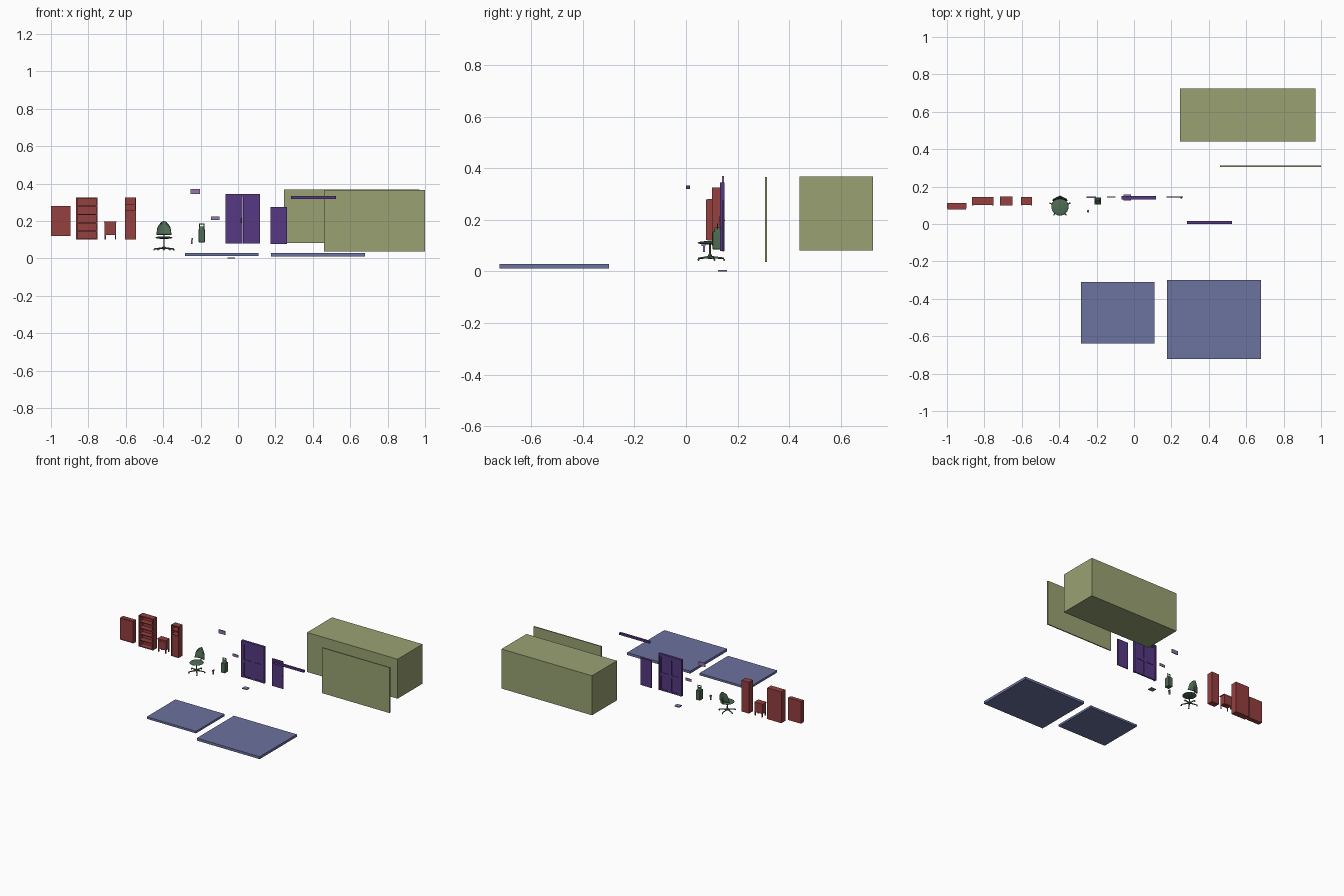
import bpy, math
from mathutils import Vector

if "Cube" in bpy.data.objects:
    bpy.data.objects.remove(bpy.data.objects["Cube"])


def material(name, rgb):
    m = bpy.data.materials.new(name)
    m.diffuse_color = (*rgb, 1)
    m.use_nodes = True
    m.node_tree.nodes["Principled BSDF"].inputs["Base Color"].default_value = m.diffuse_color
    return m


RED = material("red", (0.30, 0.05, 0.05))
GREEN = material("green", (0.08, 0.15, 0.09))
PURPLE = material("purple", (0.09, 0.04, 0.22))
LILAC = material("lilac", (0.30, 0.18, 0.45))
OLIVE = material("olive", (0.32, 0.36, 0.17))
BLUE = material("blue", (0.15, 0.17, 0.35))


def box(name, x, y, z, mat, bevel=0):
    """Box from (min, max) pairs."""
    bpy.ops.mesh.primitive_cube_add(size=1)
    o = bpy.context.object
    o.name = name
    o.location = [(a + b) / 2 for a, b in (x, y, z)]
    o.scale = [b - a for a, b in (x, y, z)]
    bpy.ops.object.transform_apply(location=False, rotation=False, scale=True)
    o.data.materials.append(mat)
    if bevel:
        b = o.modifiers.new("bevel", 'BEVEL')
        b.width, b.segments = bevel, 3
        bpy.ops.object.shade_smooth_by_angle()
    return o


def rod(name, p, q, r, mat, r2=None, sides=12):
    """Cylinder or cone between two points."""
    p, q = Vector(p), Vector(q)
    bpy.ops.mesh.primitive_cone_add(vertices=sides, radius1=r, radius2=r if r2 is None else r2,
                                    depth=(q - p).length, location=(p + q) / 2)
    o = bpy.context.object
    o.name = name
    o.rotation_euler = (q - p).to_track_quat('Z', 'Y').to_euler()
    o.data.materials.append(mat)
    bpy.ops.object.shade_smooth_by_angle()
    return o


def carcass(name, x, y, z, t, shelves):
    """Open-fronted case with sides, back, top, bottom and shelves."""
    box(name + "_left_side", (x[0], x[0] + t), y, z, RED)
    box(name + "_right_side", (x[1] - t, x[1]), y, z, RED)
    inner = (x[0] + t, x[1] - t)
    box(name + "_back", inner, (y[1] - t, y[1]), z, RED)
    for h in [z[0], *shelves, z[1] - t]:
        box(name + "_shelf", inner, (y[0] + 0.0005, y[1] - t), (h, h + t), RED)


def framed_panel(name, x, y, z, rim, mat):
    """Rim of four bars around a recessed sheet."""
    box(name + "_stile_left", (x[0], x[0] + rim), y, z, mat)
    box(name + "_stile_right", (x[1] - rim, x[1]), y, z, mat)
    inner = (x[0] + rim, x[1] - rim)
    box(name + "_rail_bottom", inner, y, (z[0], z[0] + rim), mat)
    box(name + "_rail_top", inner, y, (z[1] - rim, z[1]), mat)
    d = (y[1] - y[0]) * 0.3
    box(name + "_sheet", inner, (y[0] + d, y[1] - d), (z[0] + rim, z[1] - rim), mat)


# Room block, partition wall and floor slabs
box("room_block", (0.245, 0.97), (0.44, 0.725), (0.082, 0.368), OLIVE)
box("partition_wall", (0.46, 1.0), (0.306, 0.314), (0.037, 0.366), OLIVE)
box("small_floor", (-0.284, 0.11), (-0.638, -0.31), (0.013, 0.028), BLUE)
box("large_floor", (0.176, 0.68), (-0.723, -0.299), (0.011, 0.029), BLUE)

# Wall cabinet
box("wall_cabinet", (-1.0, -0.895), (0.083, 0.113), (0.12, 0.28), RED)
framed_panel("wall_cabinet_door", (-0.998, -0.897), (0.078, 0.083), (0.122, 0.278), 0.006, RED)

# Bookcase
carcass("bookcase", (-0.865, -0.752), (0.1, 0.145), (0.1, 0.326), 0.006,
        [0.1 + 0.044 * i for i in range(1, 5)])

# Bedside stand with drawer and legs
box("stand_body", (-0.713, -0.652), (0.105, 0.145), (0.125, 0.192), RED)
box("stand_top", (-0.716, -0.649), (0.1, 0.146), (0.192, 0.197), RED)
box("stand_drawer", (-0.707, -0.658), (0.102, 0.105), (0.14, 0.184), RED)
for lx in (-0.713, -0.658):
    for ly in (0.105, 0.139):
        box("stand_leg", (lx, lx + 0.006), (ly, ly + 0.006), (0.101, 0.125), RED)

# Tall cabinet: open top, door below
carcass("tall_cabinet", (-0.605, -0.546), (0.1, 0.145), (0.1, 0.326), 0.004, [0.256, 0.288])
box("tall_cabinet_door", (-0.601, -0.55), (0.101, 0.106), (0.105, 0.255), RED)

# Swivel chair: five-star base, column, seat, back
cx, cy = -0.396, 0.093
for i in range(5):
    a = math.radians(90 + 72 * i)
    tip = (cx + 0.055 * math.cos(a), cy + 0.055 * math.sin(a), 0.051)
    rod("chair_base_spoke", (cx, cy, 0.056), tip, 0.005, GREEN, 0.003)
    rod("chair_caster", (tip[0] - 0.003, tip[1], 0.045), (tip[0] + 0.003, tip[1], 0.045), 0.004, GREEN)
rod("chair_hub", (cx, cy, 0.049), (cx, cy, 0.065), 0.007, GREEN)
rod("chair_column", (cx, cy, 0.06), (cx, cy, 0.105), 0.0035, GREEN)
bpy.ops.mesh.primitive_uv_sphere_add(segments=24, ring_count=12, radius=1, location=(cx, cy, 0.111))
seat = bpy.context.object
seat.name = "chair_seat"
seat.scale = (0.046, 0.048, 0.007)
seat.data.materials.append(GREEN)
bpy.ops.object.shade_smooth_by_angle()

# Curved back shell from a small grid
verts, faces, cols, rows = [], [], 12, 8
for j in range(rows + 1):
    v = j / rows
    half = 0.038 * (1 - 0.2 * v) * (1 - max(0, v - 0.55) ** 2 * 2.6)
    for i in range(cols + 1):
        u = 2 * i / cols - 1
        verts.append((cx + half * u, 0.133 + 0.012 * v - 0.012 * u * u,
                      0.127 + 0.074 * v - 0.02 * u * u * v))
for j in range(rows):
    for i in range(cols):
        k = j * (cols + 1) + i
        faces.append((k, k + 1, k + cols + 2, k + cols + 1))
mesh = bpy.data.meshes.new("chair_back")
mesh.from_pydata(verts, [], faces)
back = bpy.data.objects.new("chair_back", mesh)
bpy.context.collection.objects.link(back)
back.data.materials.append(GREEN)
back.modifiers.new("thickness", 'SOLIDIFY').thickness = 0.006
bpy.context.view_layer.objects.active = back
back.select_set(True)
bpy.ops.object.shade_smooth_by_angle()
rod("back_support_lower", (cx, cy + 0.01, 0.104), (cx, 0.144, 0.112), 0.003, GREEN)
rod("back_support_upper", (cx, 0.144, 0.112), (cx, 0.146, 0.155), 0.003, GREEN)

# Canister with shoulder and handle
box("canister_body", (-0.211, -0.177), (0.103, 0.143), (0.086, 0.155), GREEN, 0.003)
rod("canister_shoulder", (-0.194, 0.123, 0.153), (-0.194, 0.123, 0.17), 0.016, GREEN, 0.011)
for s in (-1, 1):
    rod("handle_post", (-0.194 + s * 0.012, 0.123, 0.155), (-0.194 + s * 0.012, 0.123, 0.184), 0.002, GREEN)
rod("handle_bar", (-0.208, 0.123, 0.185), (-0.18, 0.123, 0.185), 0.0025, GREEN)

# Small handle fitting
box("fitting_stem", (-0.25, -0.243), (0.065, 0.073), (0.076, 0.098), LILAC)
box("fitting_head", (-0.249, -0.241), (0.061, 0.076), (0.098, 0.108), LILAC)

# Wall signs and floor plate
box("upper_sign", (-0.254, -0.202), (0.14, 0.147), (0.344, 0.37), LILAC)
box("lower_sign", (-0.145, -0.1), (0.142, 0.146), (0.206, 0.225), LILAC)
box("floor_plate", (-0.055, -0.017), (0.125, 0.158), (0.0, 0.006), LILAC)

# Double door: frame, two leaves, handles
for name, x, z in (("door_jamb_left", (-0.067, -0.057), (0.08, 0.345)),
                   ("door_jamb_right", (0.107, 0.117), (0.08, 0.345)),
                   ("door_head", (-0.057, 0.107), (0.332, 0.345))):
    box(name, x, (0.131, 0.149), z, PURPLE)
for s in (-1, 1):
    x = sorted((0.025 + s * 0.0005, 0.025 + s * 0.082))
    framed_panel("door_leaf_upper", x, (0.135, 0.146), (0.2, 0.332), 0.011, PURPLE)
    framed_panel("door_leaf_lower", x, (0.135, 0.146), (0.08, 0.2), 0.011, PURPLE)
    hx = 0.025 + s * 0.006
    rod("door_handle", (hx, 0.132, 0.19), (hx, 0.132, 0.215), 0.002, PURPLE)

# Single door leaf
box("single_door", (0.175, 0.262), (0.141, 0.147), (0.077, 0.275), PURPLE)
rod("single_door_knob", (0.253, 0.137, 0.17), (0.253, 0.142, 0.17), 0.004, PURPLE)

# Long rail
box("long_rail", (0.283, 0.525), (0.0, 0.015), (0.319, 0.334), PURPLE)
